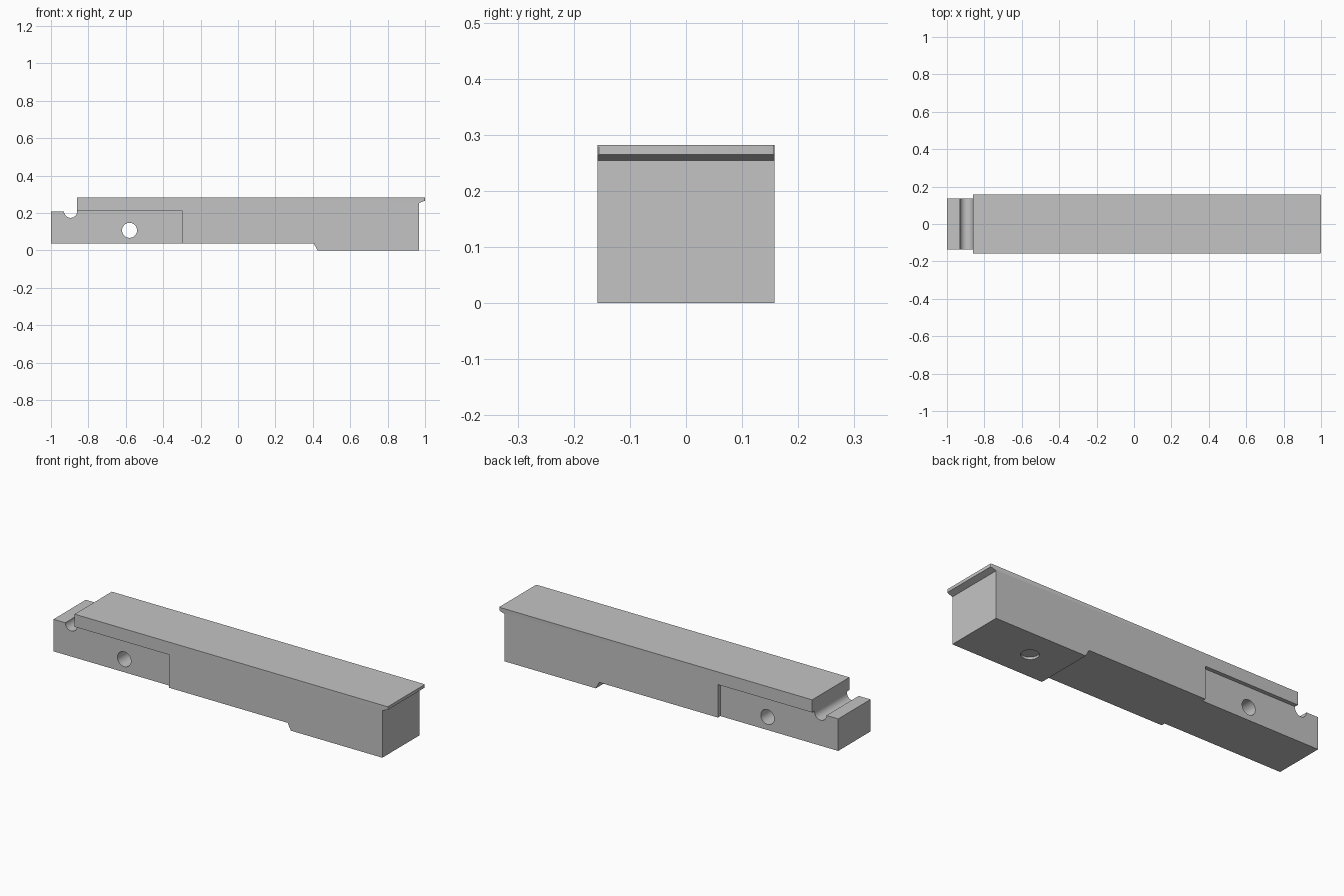
import bpy, bmesh, math

cube = bpy.data.objects.get("Cube")
if cube:
    bpy.data.objects.remove(cube, do_unlink=True)

HALF = 0.158         # half width of the body
TONGUE = 0.137       # half width of the tongue
STEP = 0.037         # raised underside
LEDGE = 0.214        # underside of the overhanging top
TOP = 0.282

grey = bpy.data.materials.new("plain_grey")
grey.use_nodes = True
colour = (0.55, 0.55, 0.55, 1)
grey.diffuse_color = colour
grey.node_tree.nodes["Principled BSDF"].inputs["Base Color"].default_value = colour


def make_object(name, bm):
    bmesh.ops.recalc_face_normals(bm, faces=bm.faces)
    mesh = bpy.data.meshes.new(name)
    bm.to_mesh(mesh)
    bm.free()
    mesh.materials.append(grey)
    obj = bpy.data.objects.new(name, mesh)
    bpy.context.collection.objects.link(obj)
    return obj


def extrude_profile(bm, points, y0, y1):
    """Extrude an x-z outline from y0 to y1."""
    face = bm.faces.new([bm.verts.new((x, y0, z)) for x, z in points])
    new = bmesh.ops.extrude_face_region(bm, geom=[face])["geom"]
    verts = [v for v in new if isinstance(v, bmesh.types.BMVert)]
    bmesh.ops.translate(bm, verts=verts, vec=(0, y1 - y0, 0))


def circle(x, z, radius, start=0, sweep=math.tau, count=48):
    return [(x + radius * math.cos(start + sweep * i / count),
             z + radius * math.sin(start + sweep * i / count)) for i in range(count)]


def cut(target, cutter):
    mod = target.modifiers.new("cut", "BOOLEAN")
    mod.operation = "DIFFERENCE"
    mod.solver = "EXACT"
    mod.object = cutter
    bpy.ops.object.select_all(action="DESELECT")
    target.select_set(True)
    bpy.context.view_layer.objects.active = target
    bpy.ops.object.modifier_apply(modifier=mod.name)
    bpy.data.objects.remove(cutter, do_unlink=True)


# Body outline: foot, lip, top, round groove and tongue
groove = circle(-0.895, 0.209, 0.035, 0, -math.pi, 24) + [(-0.93, 0.209)]
outline = [(-1, STEP), (0.405, STEP), (0.425, 0), (0.968, 0), (0.968, 0.254),
           (1, 0.265), (1, TOP), (-0.86, TOP)] + groove + [(-1, 0.209)]
bm = bmesh.new()
extrude_profile(bm, outline, -HALF, HALF)

# Ease the short upright corners of the lip
corners = [e for e in bm.edges if all(v.co.x > 0.99 for v in e.verts)
           and abs(e.verts[0].co.y - e.verts[1].co.y) < 0.001]
bmesh.ops.bevel(bm, geom=corners, offset=0.006, segments=3, affect="EDGES", profile=0.5)
block = make_object("notched_bar", bm)

# Side recesses that narrow the tongue
for side in (-1, 1):
    bm = bmesh.new()
    extrude_profile(bm, [(-1.1, -0.1), (-0.3, -0.1), (-0.3, LEDGE), (-1.1, LEDGE)],
                    side * TONGUE, side * 0.3)
    cut(block, make_object("side_recess_cutter", bm))

# Cross hole through the tongue
bm = bmesh.new()
extrude_profile(bm, circle(-0.58, 0.107, 0.04), -0.3, 0.3)
cut(block, make_object("cross_hole_cutter", bm))

# Shallow round recess under the foot
bm = bmesh.new()
bmesh.ops.create_cone(bm, cap_ends=True, segments=48, radius1=0.044, radius2=0.044, depth=0.03)
bmesh.ops.translate(bm, verts=bm.verts, vec=(0.63, 0, -0.003))
cut(block, make_object("foot_recess_cutter", bm))

bpy.ops.object.shade_smooth_by_angle(angle=math.radians(30))
